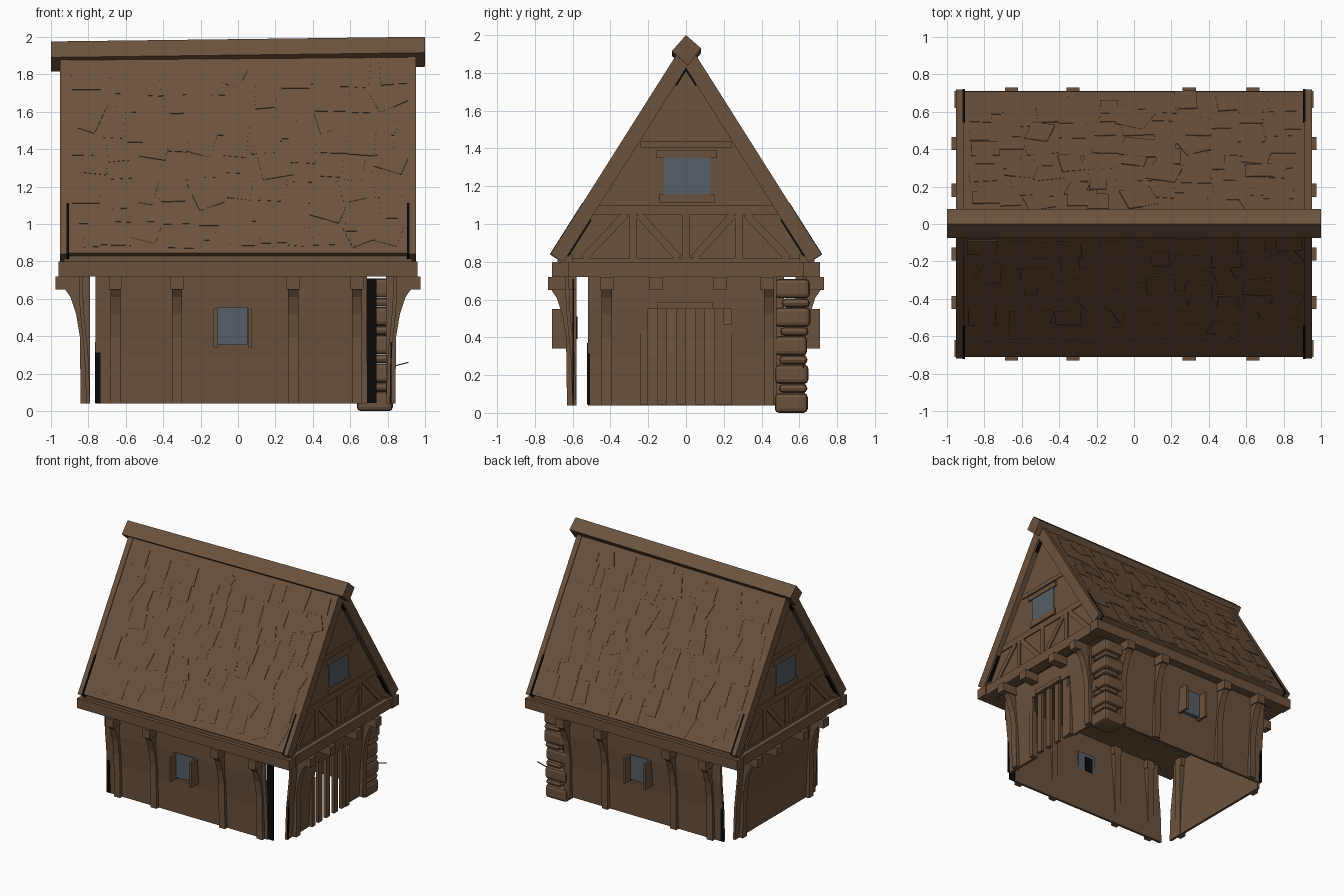
import bpy, bmesh, math, random
from mathutils import Vector

random.seed(4)
cube = bpy.data.objects.get("Cube")
if cube:
    bpy.data.objects.remove(cube, do_unlink=True)


def material(name, rgb):
    m = bpy.data.materials.new(name)
    m.use_nodes = True
    m.diffuse_color = (*rgb, 1)
    m.node_tree.nodes["Principled BSDF"].inputs["Base Color"].default_value = (*rgb, 1)
    return m


WOOD = material("brown wood", (0.148, 0.085, 0.048))
GLASS = material("blue grey glass", (0.094, 0.112, 0.135))
DARK = material("black gap", (0.003, 0.003, 0.003))


def part(name, mat, solids, bevel=0):
    """Each solid is (mapping, start, end, profile): a profile swept along one axis."""
    bm = bmesh.new()
    for mapping, t0, t1, profile in solids:
        a, b = ([bm.verts.new(mapping(t, p, q)) for p, q in profile] for t in (t0, t1))
        n = len(profile)
        bm.faces.new(a)
        bm.faces.new(b[::-1])
        for i in range(n):
            bm.faces.new((a[i], b[i], b[(i + 1) % n], a[(i + 1) % n]))
    bmesh.ops.recalc_face_normals(bm, faces=bm.faces)
    mesh = bpy.data.meshes.new(name)
    bm.to_mesh(mesh)
    bm.free()
    mesh.materials.append(mat)
    ob = bpy.data.objects.new(name, mesh)
    bpy.context.collection.objects.link(ob)
    if bevel:
        mod = ob.modifiers.new("soft edges", "BEVEL")
        mod.width, mod.segments = bevel, 2


def rect(a0, a1, b0, b1):
    return [(a0, b0), (a1, b0), (a1, b1), (a0, b1)]


def bar(p, q, width):
    p, q = Vector(p), Vector(q)
    off = (q - p).orthogonal().normalized() * width / 2
    return [p + off, q + off, q - off, p - off]


# Wall frames: position along the wall, distance outward, height
SIDES = {
    "front": lambda u, d, z: (u, -d, z),
    "back": lambda u, d, z: (u, d, z),
    "left": lambda u, d, z: (d + 0.21, u, z),
    "right": lambda u, d, z: (-d - 0.21, u, z),
}
WALL_SPANS = {
    "front": [(-0.76, 0.69)],
    "back": [(-0.76, 0.68)],
    "left": [(-0.52, -0.2), (0.24, 0.48)],
    "right": [(-0.52, 0.52)],
}
WALL = [(0.6, 0.04), (0.61, 0.3), (0.635, 0.55), (0.64, 0.72),
        (0.62, 0.72), (0.615, 0.55), (0.59, 0.3), (0.58, 0.04)]
POST = [(0.58, 0.04), (0.63, 0.04), (0.635, 0.4), (0.655, 0.52),
        (0.685, 0.61), (0.72, 0.66), (0.58, 0.66)]

for side, frame in SIDES.items():
    long_side = side in ("front", "back")
    part(side + "_wall", WOOD, [(frame, a, b, WALL) for a, b in WALL_SPANS[side]])
    # Posts with flared heads, and joist ends
    posts = (-0.655, -0.325, 0.295, 0.635) if long_side else (-0.42, 0.44)
    joists = posts if long_side else (-0.42, -0.16, 0.18, 0.43)
    part(side + "_posts", WOOD, [(frame, u - 0.027, u + 0.027, POST) for u in posts])
    part(side + "_joist_ends", WOOD,
         [(frame, u - 0.035, u + 0.035, rect(0.58, 0.73 if long_side else 0.765, 0.65, 0.72))
          for u in joists])
    # Perimeter beam
    reach = 0.96 if long_side else 0.71
    outer = 0.71 if long_side else 0.74
    part(side + "_floor_beam", WOOD, [(frame, -reach, reach, rect(outer - 0.09, outer, 0.72, 0.8))])
    # Wall window with open shutters, and the plate under the eaves
    if long_side:
        part(side + "_window", GLASS, [(frame, -0.11, 0.05, rect(0.6, 0.645, 0.355, 0.555))])
        part(side + "_window_inside", DARK, [(frame, -0.07, 0.0, rect(0.575, 0.58, 0.39, 0.51))])
        part(side + "_shutters", WOOD,
             [(frame, u, u + 0.02, rect(0.61, 0.71, 0.34, 0.55)) for u in (-0.13, 0.055)])
        part(side + "_eaves_plate", WOOD, [(frame, -0.93, 0.93, rect(0.6, 0.68, 0.79, 0.84))])

# Dark reveals at the open corners, tapering upward
LOW_REVEAL = [(0.6, 0.045), (0.609, 0.045), (0.612, 0.37), (0.605, 0.37)]
part("front_corner_reveals", DARK,
     [(SIDES["front"], 0.685, 0.74, rect(0.592, 0.6, 0.045, 0.71)),
      (SIDES["front"], -0.763, -0.735, LOW_REVEAL)])
part("back_corner_reveal", DARK, [(SIDES["back"], -0.763, -0.74, LOW_REVEAL)])
part("left_corner_reveal", DARK, [(SIDES["left"], -0.523, -0.508, LOW_REVEAL)])

part("upper_floor", WOOD, [(SIDES["back"], -0.9, 0.9, rect(-0.66, 0.66, 0.73, 0.76))])

# Door: wall above, spaced planks, lintel and stepped jamb
left = SIDES["left"]
part("door_head_wall", WOOD, [(left, -0.2, 0.24, [(0.635, 0.55), (0.64, 0.72), (0.62, 0.72), (0.615, 0.55)])])
planks = [(left, -0.15 + i * 0.1, -0.1 + i * 0.1, rect(0.6, 0.625, 0.045, 0.55)) for i in range(4)]
planks += [(left, -0.24, -0.2, rect(0.59, 0.63, 0.045, 0.44)),
           (left, 0.2, 0.24, rect(0.59, 0.63, 0.045, 0.47))]
part("door_planks", WOOD, planks)
part("door_lintel", WOOD, [(left, -0.15, 0.14, rect(0.6, 0.65, 0.55, 0.585))])

# Stacked corner stones
stones = []
z = 0.0
for i in range(9):
    big = i % 2 == 0
    h = 0.105 if big else 0.05
    j = random.uniform(-0.01, 0.01)
    size = rect(0.64 + j if big else 0.69, 0.83 + j / 2, 0.47 if big else 0.5 + j, 0.65 + j)
    stones.append((lambda t, a, b: (a, b, t), z + 0.003 * (i > 0), min(z + h, 0.725), size))
    z += h - 0.002
part("corner_stones", WOOD, stones, bevel=0.022)
part("twig", WOOD, [(lambda t, a, b: (t, 0.62 + a, 0.23 + b + (t - 0.8) * 0.25), 0.8, 0.91,
                     rect(0, 0.006, 0, 0.006))])

# Gables with timber framing and a window
GABLE = [(-0.66, 0.79), (0.66, 0.79), (0.02, 1.86), (-0.02, 1.86)]
timbers = [rect(-0.5, 0.5, 1.05, 1.1), rect(-0.64, 0.64, 0.79, 0.82), rect(-0.24, 0.24, 1.405, 1.44)]
for y in (-0.28, 0, 0.28):
    timbers.append(rect(y - 0.02, y + 0.02, 0.81, 1.05))
for s in (-1, 1):
    timbers.append(bar((s * 0.25, 1.05), (s * 0.04, 0.82), 0.04))
    timbers.append(bar((s * 0.32, 1.05), (s * 0.54, 0.82), 0.04))
for name, s in (("left", 1), ("right", -1)):
    def frame(t, a, b, s=s):
        return (s * t, a, b)
    part(name + "_gable_wall", WOOD, [(frame, 0.885, 0.905, GABLE)])
    part(name + "_gable_timbers", WOOD, [(frame, 0.9, 0.914, p) for p in timbers])
    part(name + "_gable_window", GLASS, [(frame, 0.9, 0.912, rect(-0.12, 0.13, 1.16, 1.35))])
    part(name + "_gable_window_trim", WOOD,
         [(frame, 0.9, 0.918, rect(-0.16, 0.165, 1.35, 1.39)),
          (frame, 0.9, 0.918, rect(-0.14, 0.15, 1.11, 1.16))])

# Roof slopes: x, distance down the slope, lift off the slope
PITCH = math.radians(57.7)
LENGTH = 1.26
for name, s in (("front", -1), ("back", 1)):
    def slope(x, d, h, s=s):
        y = 0.035 + d * math.cos(PITCH) + h * math.sin(PITCH)
        return (x, s * y, 1.91 - d * math.sin(PITCH) + h * math.cos(PITCH))

    def lifted(h, x, d, slope=slope):
        return slope(x, d, h)

    part(name + "_roof", WOOD, [(slope, -0.91, 0.91, rect(0, LENGTH, -0.03, 0))])
    part(name + "_bargeboards", WOOD,
         [(slope, a, a + 0.042, rect(0, LENGTH + 0.01, -0.075, 0.006)) for a in (-0.95, 0.908)])
    # Dark gaps between bargeboards and gable, near the ridge and the eaves
    part(name + "_barge_gaps", DARK,
         [(slope, a, a + 0.025, rect(d0, d1, -0.083, -0.07))
          for a in (-0.935, 0.91) for d0, d1 in ((0.02, 0.16), (1.0, 1.23))])
    part(name + "_verge_gaps", DARK,
         [(slope, a, a + 0.012, rect(0.95, LENGTH + 0.012, -0.04, 0.008)) for a in (-0.915, 0.903)])
    # Thin, irregular shingles
    shingles = []
    for row in range(8):
        for col in range(11):
            x = -0.79 + col * 0.158 + random.uniform(-0.04, 0.04)
            d = 0.16 + row * 0.139 + random.uniform(-0.04, 0.04)
            turn = random.gauss(0, 0.05) if random.random() < 0.8 else random.uniform(-0.5, 0.5)
            along = Vector((math.sin(turn), math.cos(turn))) * random.uniform(0.06, 0.095)
            mid = Vector((x, d))
            shingles.append((lifted, -0.01, random.uniform(0.0015, 0.005),
                             bar(mid - along, mid + along, random.uniform(0.09, 0.17))))
    part(name + "_shingles", WOOD, shingles)

# Slightly tilted ridge beam set on its edge
part("ridge_beam", WOOD, [(lambda t, a, b: (t, a, 1.9075 + b + 0.0125 * t), -1, 1,
                           [(0.01, -0.08), (0.08, 0.01), (0, 0.08), (-0.075, -0.005)])])
